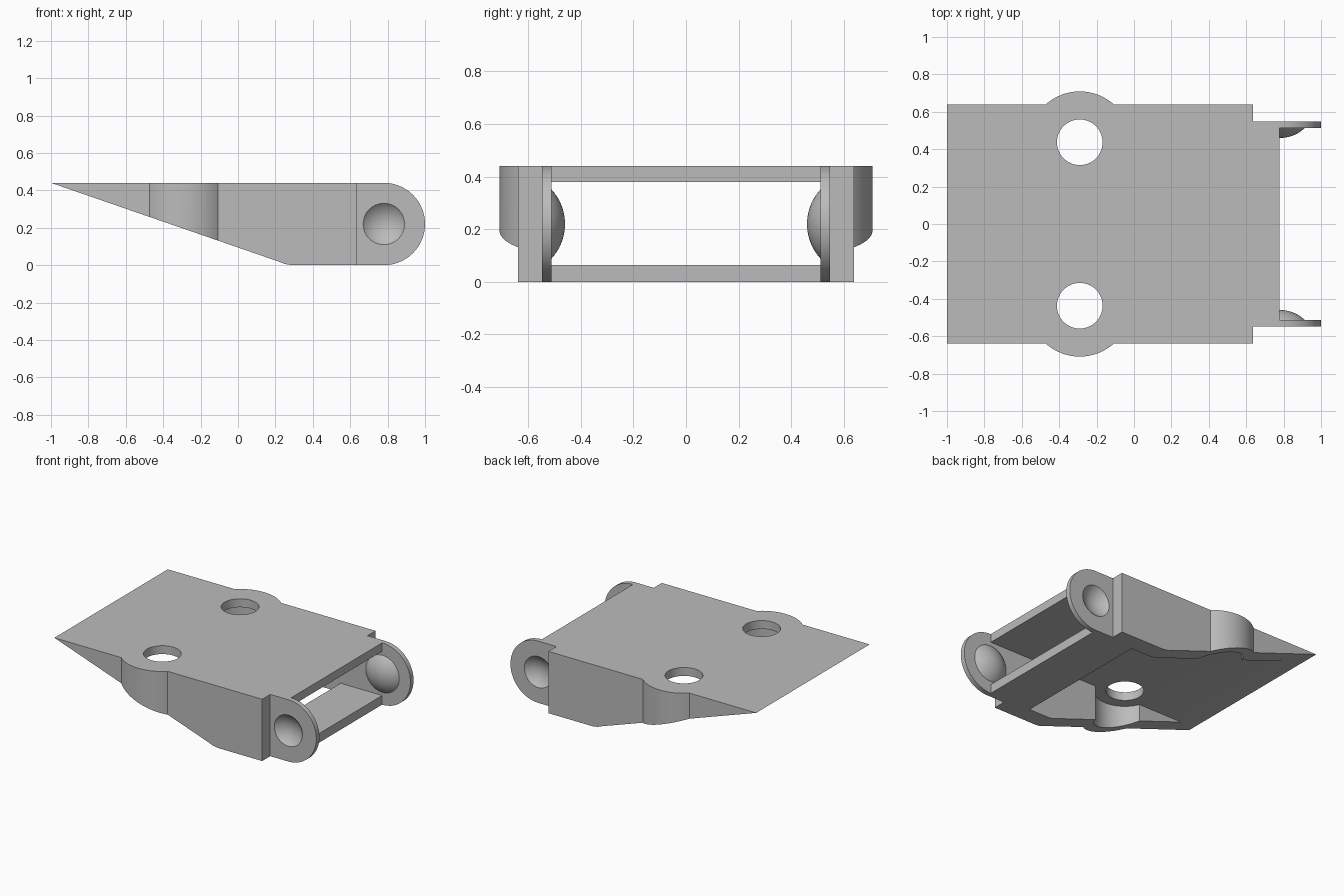
import bpy, bmesh, math
from mathutils import Matrix, Vector

if "Cube" in bpy.data.objects:
    bpy.data.objects.remove(bpy.data.objects["Cube"])

grey = bpy.data.materials.new("plain grey")
grey.diffuse_color = (0.5, 0.5, 0.5, 1)
grey.use_nodes = True
grey.node_tree.nodes["Principled BSDF"].inputs["Base Color"].default_value = grey.diffuse_color


def finish(name, bm):
    bmesh.ops.recalc_face_normals(bm, faces=bm.faces)
    mesh = bpy.data.meshes.new(name)
    bm.to_mesh(mesh)
    bm.free()
    mesh.materials.append(grey)
    ob = bpy.data.objects.new(name, mesh)
    bpy.context.collection.objects.link(ob)
    return ob


def prism(name, points, direction):
    """Extrude a closed outline along a vector."""
    bm = bmesh.new()
    face = bm.faces.new([bm.verts.new(p) for p in points])
    out = bmesh.ops.extrude_face_region(bm, geom=[face])
    moved = [v for v in out["geom"] if isinstance(v, bmesh.types.BMVert)]
    bmesh.ops.translate(bm, verts=moved, vec=Vector(direction))
    return finish(name, bm)


def cylinder(name, x, y, radius, z0, z1):
    ring = [(x + radius * math.cos(a * math.tau / 64),
             y + radius * math.sin(a * math.tau / 64), z0) for a in range(64)]
    return prism(name, ring, (0, 0, z1 - z0))


def cap(name, side, radius, y_cut):
    """Ball slice on the hinge axis, kept on the inner side of y_cut."""
    bm = bmesh.new()
    bmesh.ops.create_uvsphere(bm, u_segments=48, v_segments=48, radius=radius)
    bmesh.ops.rotate(bm, verts=bm.verts, matrix=Matrix.Rotation(math.pi / 2, 3, 'X'))
    bmesh.ops.translate(bm, verts=bm.verts, vec=(0.78, side * 0.654, 0.22))
    geom = bm.verts[:] + bm.edges[:] + bm.faces[:]
    bmesh.ops.bisect_plane(bm, geom=geom, plane_co=(0, side * y_cut, 0),
                           plane_no=(0, side, 0), clear_outer=True)
    bmesh.ops.holes_fill(bm, edges=[e for e in bm.edges if e.is_boundary])
    return finish(name, bm)


def combine(target, tool, operation):
    mod = target.modifiers.new(operation, 'BOOLEAN')
    mod.operation, mod.solver, mod.object = operation, 'EXACT', tool
    bpy.context.view_layer.objects.active = target
    bpy.ops.object.modifier_apply(modifier=mod.name)
    bpy.data.objects.remove(tool)


# Plan outline with stepped hinge tabs
half = [(1.1, 0.547), (0.637, 0.547), (0.637, 0.638), (-1.0, 0.638)]
plan = half + [(x, -y) for x, y in reversed(half)]
body = prism("wedge_body", [(x, y, -0.1) for x, y in plan], (0, 0, 0.8))

# Round side bosses
for s in (1, -1):
    combine(body, cylinder("boss", -0.29, s * 0.437, 0.272, -0.1, 0.7), 'UNION')

# Side profile: sloped underside and rounded hinge end
profile = [(-1, 0.44), (0.215, 0.02), (0.25, 0.006), (0.29, 0), (0.78, 0)]
profile += [(0.78 + 0.22 * math.sin(a * math.pi / 40),
             0.22 - 0.22 * math.cos(a * math.pi / 40)) for a in range(1, 41)]
combine(body, prism("profile", [(x, -1, z) for x, z in profile], (0, 2, 0)), 'INTERSECT')

# Hollow interior, leaving the top plate and lower cross plate
cavity = [(-1.2, -0.2), (0.45, -0.2), (0.45, 0.065), (0.777, 0.065), (0.777, -0.2),
          (1.2, -0.2), (1.2, 0.6), (0.777, 0.6), (0.777, 0.38), (-1.2, 0.38)]
combine(body, prism("cavity", [(x, -0.512, z) for x, z in cavity], (0, 1.024, 0)), 'DIFFERENCE')

# Boss pockets, top holes, hinge domes and their outer dimples
for s in (1, -1):
    combine(body, cylinder("pocket", -0.29, s * 0.437, 0.2, -0.2, 0.38), 'DIFFERENCE')
    combine(body, cylinder("hole", -0.29, s * 0.437, 0.122, 0.2, 0.7), 'DIFFERENCE')
    combine(body, cap("dome", s, 0.194, 0.53), 'UNION')
    combine(body, cap("dimple", s, 0.154, 0.56), 'DIFFERENCE')

bpy.ops.object.select_all(action='DESELECT')
body.select_set(True)
bpy.context.view_layer.objects.active = body
bpy.ops.object.shade_smooth_by_angle(angle=math.radians(25))
